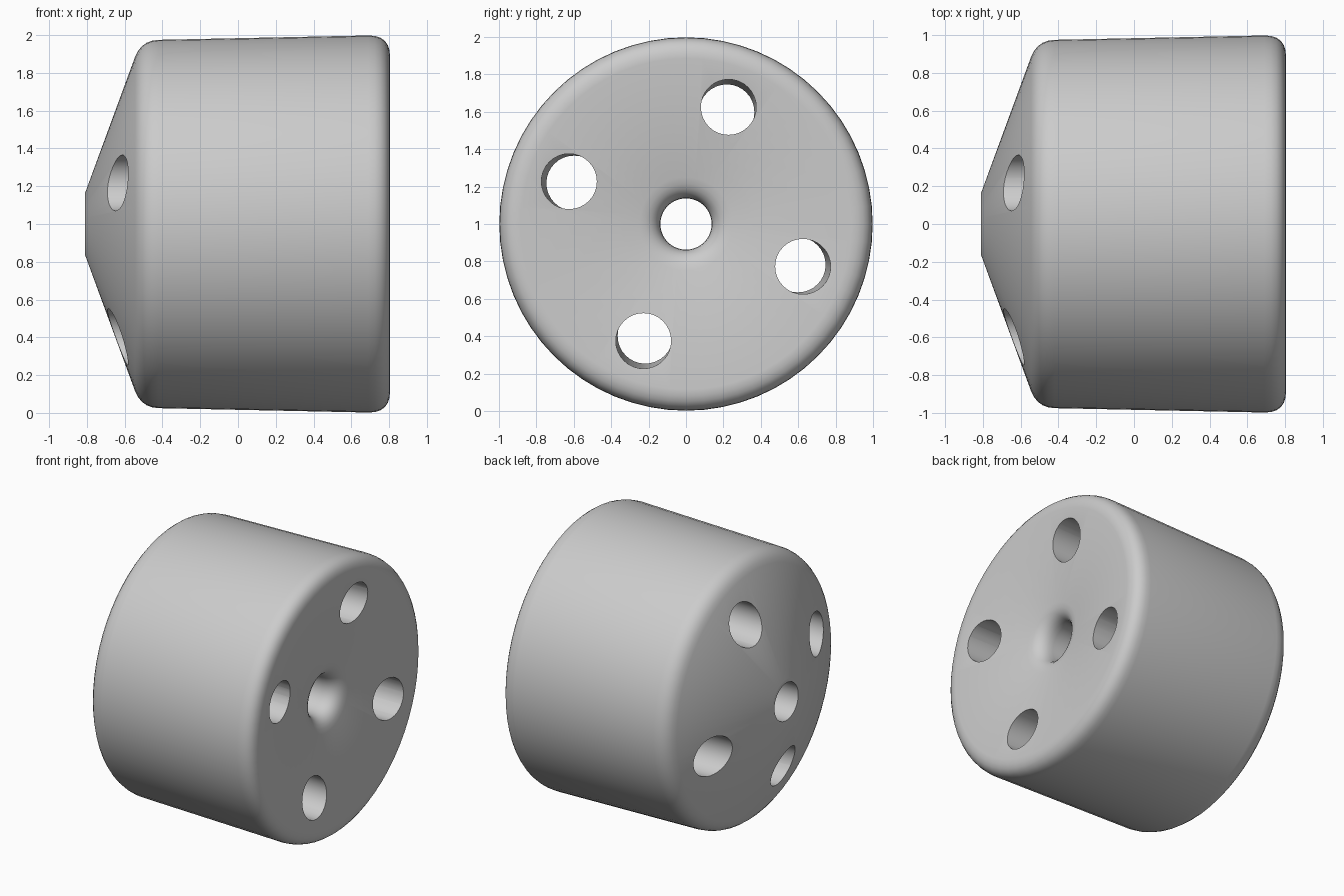
import bpy, bmesh
from math import sin, cos, pi, radians
from mathutils import Vector

if "Cube" in bpy.data.objects:
    bpy.data.objects.remove(bpy.data.objects["Cube"])

SEGS = 64
AXIS_Z = 1.0


def arc(p0, corner, p1, n=5):
    """Rounded corner from p0 to p1 as a quadratic curve."""
    return [tuple((1-t)**2*a + 2*t*(1-t)*b + t*t*c for a, b, c in zip(p0, corner, p1))
            for t in (i/n for i in range(n+1))]


def lathe(name, profile):
    """Revolve a closed (x, radius) profile around the x axis."""
    bm = bmesh.new()
    rings = [[bm.verts.new((x, r*cos(2*pi*i/SEGS), AXIS_Z + r*sin(2*pi*i/SEGS)))
              for x, r in profile] for i in range(SEGS)]
    for i in range(SEGS):
        a, b = rings[i], rings[(i+1) % SEGS]
        for j in range(len(profile)):
            k = (j+1) % len(profile)
            bm.faces.new((a[j], a[k], b[k], b[j]))
    bmesh.ops.recalc_face_normals(bm, faces=bm.faces)
    mesh = bpy.data.meshes.new(name)
    bm.to_mesh(mesh)
    bm.free()
    ob = bpy.data.objects.new(name, mesh)
    bpy.context.collection.objects.link(ob)
    return ob


# Wheel body: conical back, drafted tread, shallow dished front, rounded hub mouth
profile = [(-0.81, 0.137), (-0.81, 0.163)]
profile += arc((-0.545, 0.885), (-0.512, 0.972), (-0.42, 0.975))
profile += arc((0.69, 0.998), (0.805, 1.0), (0.805, 0.885), 6)
profile += arc((0.715, 0.25), (0.70, 0.137), (0.59, 0.137), 6)
wheel = lathe("wheel_body", profile)

# Four slightly slanted bolt holes
for k in range(4):
    ang = radians(70 + 90*k)
    out = Vector((0, cos(ang), sin(ang)))
    hub = Vector((0, 0, AXIS_Z))
    a = hub + out*0.624 + Vector((-1.2, 0, 0))
    b = hub + out*0.674 + Vector((1.2, 0, 0))
    bpy.ops.mesh.primitive_cylinder_add(vertices=32, radius=0.148, depth=(b-a).length,
                                        location=(a+b)/2)
    cutter = bpy.context.object
    cutter.name = "bolt_hole_cutter"
    cutter.rotation_euler = (b-a).to_track_quat('Z', 'Y').to_euler()
    cutter.hide_render = True
    mod = wheel.modifiers.new("bolt_hole", 'BOOLEAN')
    mod.operation, mod.solver, mod.object = 'DIFFERENCE', 'EXACT', cutter
    bpy.context.view_layer.objects.active = wheel
    bpy.ops.object.modifier_apply(modifier=mod.name)
    bpy.data.objects.remove(cutter)

# Smooth shading with crisp hole edges
bpy.ops.object.select_all(action='DESELECT')
wheel.select_set(True)
bpy.context.view_layer.objects.active = wheel
bpy.ops.object.shade_smooth_by_angle(angle=radians(30))
